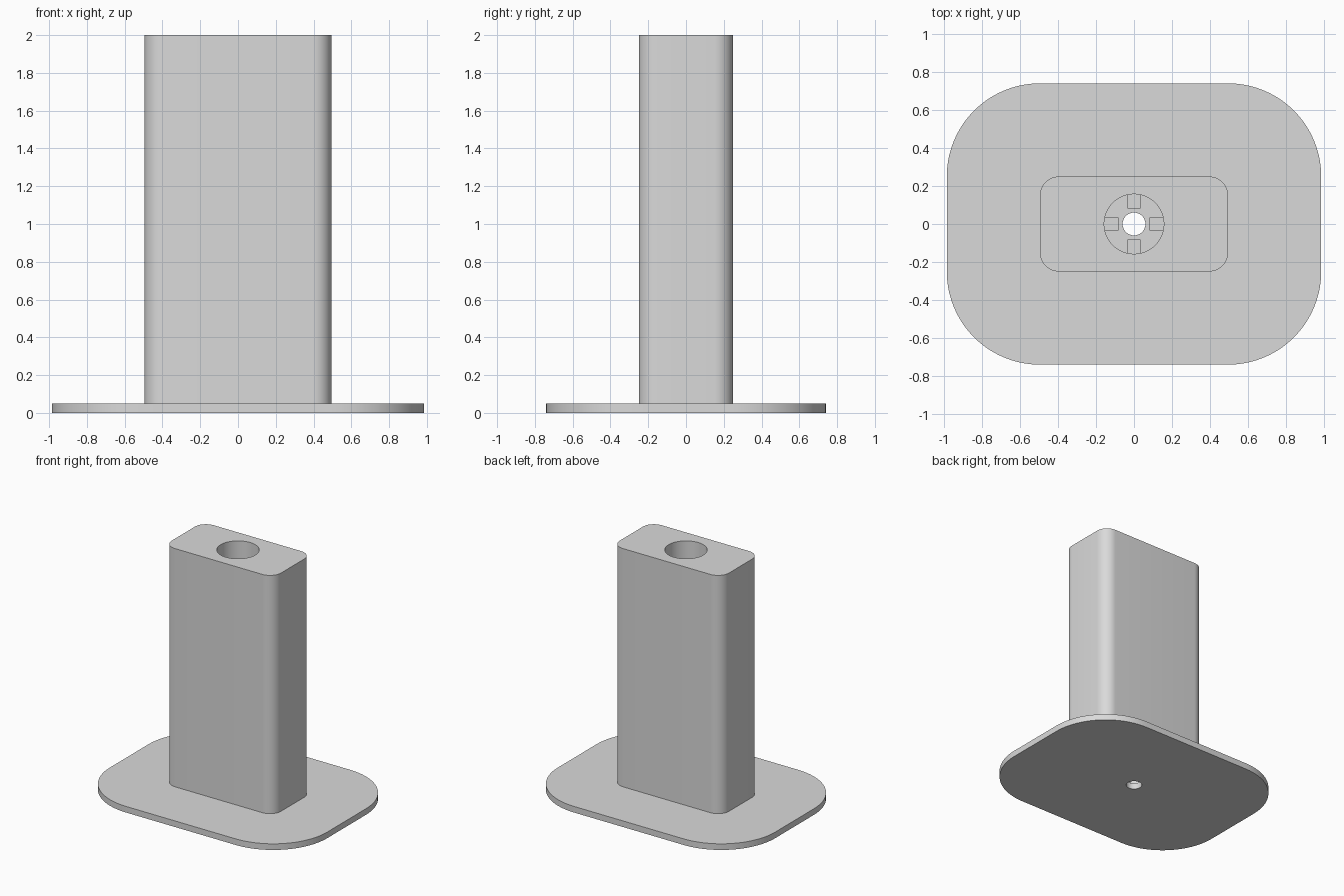
import bpy, bmesh, math

if "Cube" in bpy.data.objects:
    bpy.data.objects.remove(bpy.data.objects["Cube"])

grey = bpy.data.materials.new("light_grey")
grey.diffuse_color = (0.7, 0.7, 0.7, 1)
grey.use_nodes = True
grey.node_tree.nodes["Principled BSDF"].inputs["Base Color"].default_value = grey.diffuse_color


def prism(name, points, z0, z1):
    """Extrude a closed outline from z0 to z1."""
    bm = bmesh.new()
    face = bm.faces.new([bm.verts.new((x, y, z0)) for x, y in points])
    ext = bmesh.ops.extrude_face_region(bm, geom=[face])
    for v in ext["geom"]:
        if isinstance(v, bmesh.types.BMVert):
            v.co.z = z1
    bmesh.ops.recalc_face_normals(bm, faces=bm.faces)
    me = bpy.data.meshes.new(name)
    bm.to_mesh(me)
    bm.free()
    me.materials.append(grey)
    ob = bpy.data.objects.new(name, me)
    bpy.context.collection.objects.link(ob)
    return ob


def rounded_rect(hx, hy, r, steps):
    pts = []
    for q, (sx, sy) in enumerate([(1, 1), (-1, 1), (-1, -1), (1, -1)]):
        for i in range(steps + 1):
            a = math.pi / 2 * (q + i / steps)
            pts.append((sx * (hx - r) + r * math.cos(a), sy * (hy - r) + r * math.sin(a)))
    return pts


def circle(r, n):
    return [(r * math.cos(2 * math.pi * i / n), r * math.sin(2 * math.pi * i / n)) for i in range(n)]


def combine(ob, other, operation):
    mod = ob.modifiers.new(operation, "BOOLEAN")
    mod.operation, mod.solver, mod.object = operation, "EXACT", other
    bpy.ops.object.select_all(action="DESELECT")
    bpy.context.view_layer.objects.active = ob
    ob.select_set(True)
    bpy.ops.object.modifier_apply(modifier=mod.name)
    bpy.data.objects.remove(other)


# Base plate merged with the upright column
stand = prism("stand", rounded_rect(0.985, 0.74, 0.49, 20), 0, 0.05)
column = prism("column", rounded_rect(0.495, 0.25, 0.1, 12), 0.02, 2)
combine(stand, column, "UNION")

# Wide bore from the top, narrow hole through the base
combine(stand, prism("bore", circle(0.157, 64), 0.05, 2.2), "DIFFERENCE")
combine(stand, prism("base_hole", circle(0.06, 48), -0.1, 0.3), "DIFFERENCE")

bpy.ops.object.shade_smooth_by_angle(angle=math.radians(30))

# Four square lugs on the floor of the bore
for k in range(4):
    c, s = [(1, 0), (0, 1), (-1, 0), (0, -1)][k]
    box = [(0.082, -0.035), (0.157, -0.035), (0.157, 0.035), (0.082, 0.035)]
    prism(f"lug_{k + 1}", [(c * x - s * y, s * x + c * y) for x, y in box], 0.05, 0.12)
